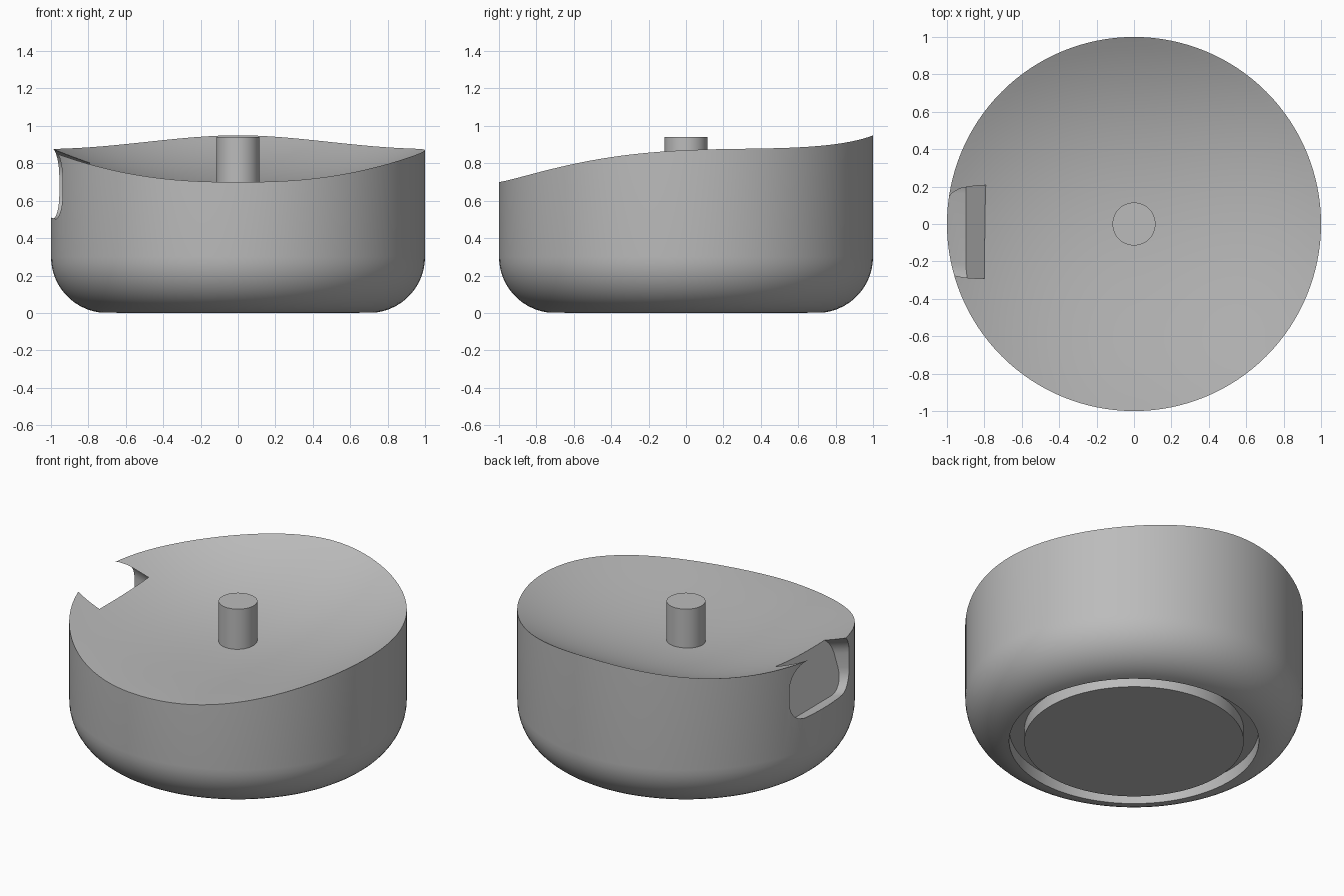
import bpy, bmesh
from math import sin, cos, pi, radians
from mathutils import Matrix

cube = bpy.data.objects.get("Cube")
if cube:
    bpy.data.objects.remove(cube, do_unlink=True)

grey = bpy.data.materials.new("plain grey")
grey.use_nodes = True
grey.diffuse_color = (0.5, 0.5, 0.5, 1)
grey.node_tree.nodes["Principled BSDF"].inputs["Base Color"].default_value = (0.5, 0.5, 0.5, 1)

SEGMENTS = 128


def make_object(name, bm):
    bmesh.ops.recalc_face_normals(bm, faces=bm.faces)
    mesh = bpy.data.meshes.new(name)
    bm.to_mesh(mesh)
    bm.free()
    mesh.materials.append(grey)
    obj = bpy.data.objects.new(name, mesh)
    bpy.context.collection.objects.link(obj)
    return obj


def select_only(obj):
    bpy.ops.object.select_all(action='DESELECT')
    obj.select_set(True)
    bpy.context.view_layer.objects.active = obj


def top_height(x, y):
    """Dished top surface, rising to both sides and to the back."""
    return 0.68 + 0.045 * y + 0.145 * y**2 + 0.08 * y**3 + 0.19 * abs(x)**2.5


# Body profile: foot disc, groove, rounded lower edge
profile = [(0.65, 0), (0.65, 0.08), (0.738, 0.08)]
for i in range(13):
    a = radians(7.6 + (90 - 7.6) * i / 12)
    profile.append((0.7 + 0.3 * sin(a), 0.3 - 0.3 * cos(a)))
# Top rings run from the rim to the middle; their height follows the dish
profile += [(1 - i / 20, None) for i in range(20)]

bm = bmesh.new()
rings = []
for r, z in profile:
    ring = []
    for k in range(SEGMENTS):
        x, y = r * cos(2 * pi * k / SEGMENTS), r * sin(2 * pi * k / SEGMENTS)
        ring.append(bm.verts.new((x, y, top_height(x, y) if z is None else z)))
    rings.append(ring)
for a, b in zip(rings, rings[1:]):
    for k in range(SEGMENTS):
        n = (k + 1) % SEGMENTS
        bm.faces.new((a[k], a[n], b[n], b[k]))
bm.faces.new(rings[0])
centre = bm.verts.new((0, 0, top_height(0, 0)))
for k in range(SEGMENTS):
    bm.faces.new((rings[-1][k], rings[-1][(k + 1) % SEGMENTS], centre))
body = make_object("body", bm)

# Tilted, rounded pocket cut through the side and the rim
bm = bmesh.new()
bmesh.ops.create_cube(bm, size=1, matrix=Matrix.Translation((-0.25, 0, -0.175))
                      @ Matrix.Diagonal((0.5, 0.64, 0.35, 1)))
long_edges = [e for e in bm.edges if abs(e.verts[0].co.x - e.verts[1].co.x) > 0.1]
bmesh.ops.bevel(bm, geom=long_edges, offset=0.13, segments=8, profile=0.5, affect='EDGES')
bm.transform(Matrix.Translation((-0.79, -0.025, 0.81)) @ Matrix.Rotation(radians(18), 4, 'Y'))
cutter = make_object("pocket_cutter", bm)
cutter.hide_render = True

cut = body.modifiers.new("pocket", 'BOOLEAN')
cut.operation = 'DIFFERENCE'
cut.solver = 'EXACT'
cut.object = cutter
select_only(body)
bpy.ops.object.modifier_apply(modifier=cut.name)
bpy.data.objects.remove(cutter, do_unlink=True)
bpy.ops.object.shade_smooth_by_angle(angle=radians(30))

# Central post
bm = bmesh.new()
bmesh.ops.create_cone(bm, cap_ends=True, segments=64, radius1=0.115, radius2=0.115,
                      depth=0.3, matrix=Matrix.Translation((0, 0, 0.79)))
post = make_object("centre_post", bm)
select_only(post)
bpy.ops.object.shade_smooth_by_angle(angle=radians(30))
